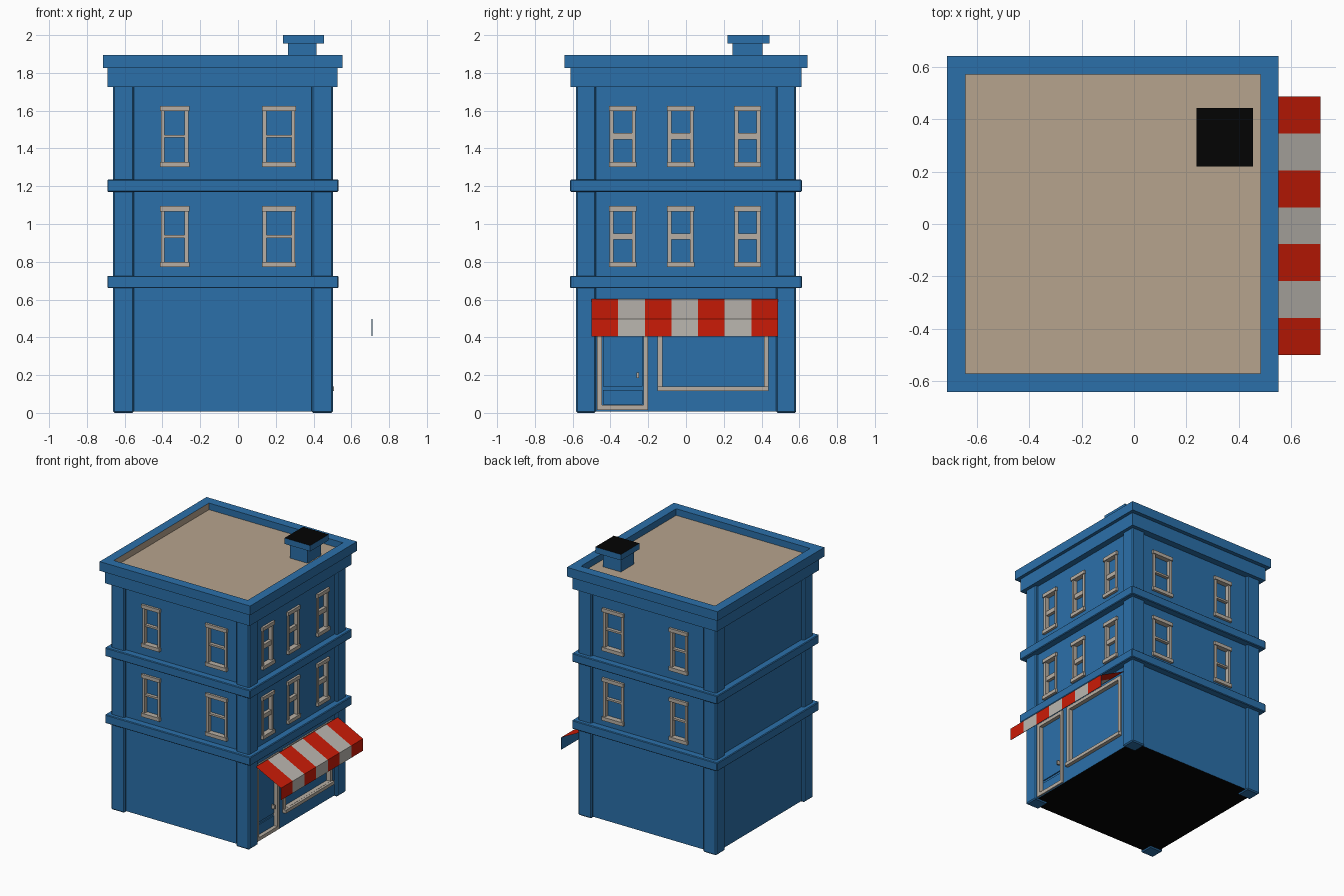
import bpy, bmesh

if "Cube" in bpy.data.objects:
    bpy.data.objects.remove(bpy.data.objects["Cube"])


def mat(name, r, g, b):
    m = bpy.data.materials.new(name)
    m.diffuse_color = (r, g, b, 1)
    m.use_nodes = True
    m.node_tree.nodes["Principled BSDF"].inputs["Base Color"].default_value = m.diffuse_color
    return m


BLUE = mat("wall_blue", 0.024, 0.162, 0.4)
TRIM = mat("window_trim_grey", 0.48, 0.43, 0.37)
ROOF = mat("roof_tan", 0.47, 0.37, 0.27)
RED = mat("awning_red", 0.6, 0.011, 0.002)
PALE = mat("awning_pale", 0.5, 0.475, 0.435)
BLACK = mat("black", 0.001, 0.001, 0.001)


def finish(name, bm, mats, bevel=0):
    bmesh.ops.recalc_face_normals(bm, faces=bm.faces)
    me = bpy.data.meshes.new(name)
    bm.to_mesh(me)
    bm.free()
    ob = bpy.data.objects.new(name, me)
    bpy.context.collection.objects.link(ob)
    for m in mats:
        me.materials.append(m)
    if bevel:
        mod = ob.modifiers.new("bevel", 'BEVEL')
        mod.width = bevel
        mod.segments = 1
    return ob


def add_box(bm, x0, x1, y0, y1, z0, z1):
    r = bmesh.ops.create_cube(bm, size=1)
    for v in r["verts"]:
        v.co = ((x0 if v.co.x < 0 else x1),
                (y0 if v.co.y < 0 else y1),
                (z0 if v.co.z < 0 else z1))


def boxes(name, dims, m, bevel=0):
    bm = bmesh.new()
    for d in dims:
        add_box(bm, *d)
    return finish(name, bm, [m], bevel)


# wall planes and depth of the openings
WX0, WX1, WY = -0.64, 0.48, 0.56
DEEP = 0.022
pockets = []


def on_wall(side, u0, u1, z0, z1, d0, d1):
    """Box on a wall: u along the wall, d outwards from it."""
    if side == "right":
        return (WX1 + d0, WX1 + d1, u0, u1, z0, z1)
    if side == "front":
        return (u0, u1, -WY - d1, -WY - d0, z0, z1)
    return (u0, u1, WY + d0, WY + d1, z0, z1)


# main block, dark underside
bm = bmesh.new()
add_box(bm, WX0, WX1, -WY, WY, 0.008, 1.76)
bm.normal_update()
for f in bm.faces:
    f.material_index = 1 if f.normal.z < -0.5 else 0
walls = finish("main_walls", bm, [BLUE, BLACK])

# corner pilasters
boxes("corner_pilasters",
      [(x, x + 0.112, y, y + 0.107, 0, 1.75)
       for x in (-0.662, 0.39) for y in (-0.583, 0.476)], BLUE, 0.008)

# floor bands
for name, z in (("lower_band", 0.66), ("upper_band", 1.17)):
    boxes(name, [(-0.692, 0.532, -0.613, 0.613, z, z + 0.066)], BLUE, 0.005)

# cornice, parapet and sunken roof as one stepped profile of rectangles
bm = bmesh.new()
steps = [(-0.69, 0.527, 0.612, 1.725), (-0.69, 0.527, 0.612, 1.825),
         (-0.715, 0.552, 0.643, 1.825), (-0.715, 0.552, 0.643, 1.895),
         (-0.645, 0.483, 0.572, 1.895), (-0.645, 0.483, 0.572, 1.845)]
rings = [[bm.verts.new(p) for p in
          ((a, -y, z), (b, -y, z), (b, y, z), (a, y, z))]
         for a, b, y, z in steps]
for lo, hi in zip(rings, rings[1:]):
    for i in range(4):
        j = (i + 1) % 4
        f = bm.faces.new((lo[i], lo[j], hi[j], hi[i]))
        if hi is rings[-1] and i == 3:
            f.material_index = 1      # inner parapet on the left
bm.faces.new(rings[0][::-1])
bm.faces.new(rings[-1]).material_index = 1
finish("cornice_and_roof", bm, [BLUE, ROOF])

# chimney
boxes("chimney_shaft", [(0.265, 0.415, 0.245, 0.405, 1.83, 1.965)], BLUE)
bm = bmesh.new()
add_box(bm, 0.238, 0.454, 0.22, 0.443, 1.955, 2.0)
bm.normal_update()
for f in bm.faces:
    f.material_index = 1 if f.normal.z > 0.5 else 0
finish("chimney_cap", bm, [BLUE, BLACK])


# sash windows: side posts, lintel, meeting rail and sill around a pocket
def window(side, u0, u1, z0, n):
    z1 = z0 + 0.322
    t = 0.024
    zm = z0 + 0.162
    rail = 0.034 if side == "right" else 0.014
    pockets.append(on_wall(side, u0 + 0.008, u1 - 0.008, z0 + 0.01, z1 - 0.01, -DEEP, 0.05))
    b = -DEEP - 0.005
    boxes(f"{side}_window_{n}", [
        on_wall(side, u0 + 0.004, u0 + t, z0, z1, b, 0.008),
        on_wall(side, u1 - t, u1 - 0.004, z0, z1, b, 0.008),
        on_wall(side, u0, u1, z1 - 0.027, z1, b, 0.017),
        on_wall(side, u0, u1, z0, z0 + 0.027, b, 0.019),
        on_wall(side, u0 + t, u1 - t, zm - rail / 2, zm + rail / 2, b, 0.002),
    ], TRIM)


n = 0
for z in (0.772, 1.302):
    for side in ("front", "back"):
        for u0, u1 in ((-0.412, -0.258), (0.126, 0.306)):
            n += 1
            window(side, u0, u1, z, n)
    for u0 in (-0.408, -0.101, 0.253):
        n += 1
        window("right", u0, u0 + 0.145, z, n)


# shop front
def frame(name, u0, u1, z0, z1, t, d):
    b = -DEEP - 0.005
    pockets.append(on_wall("right", u0 + 0.008, u1 - 0.008, z0 + 0.01, z1 - 0.01, -DEEP, 0.05))
    boxes(name, [
        on_wall("right", u0, u0 + t, z0, z1, b, d),
        on_wall("right", u1 - t, u1, z0, z1, b, d),
        on_wall("right", u0 + t, u1 - t, z1 - t, z1, b, d),
        on_wall("right", u0 + t, u1 - t, z0, z0 + t, b, d)], TRIM)


frame("door_frame", -0.472, -0.2, 0.015, 0.6, 0.026, 0.01)
frame("shop_window_frame", -0.15, 0.438, 0.115, 0.6, 0.026, 0.01)
boxes("shop_window_sill", [on_wall("right", -0.15, 0.438, 0.115, 0.14, 0, 0.028)], TRIM)
boxes("door_panels", [on_wall("right", -0.44, -0.23, a, b, -DEEP - 0.01, -DEEP + 0.008)
                      for a, b in ((0.045, 0.12), (0.14, 0.57))], BLUE)
boxes("door_handle", [on_wall("right", -0.262, -0.25, 0.185, 0.215, -DEEP, 0.01)], TRIM)

# cut the window and door pockets into the walls
cutter = boxes("opening_cutter", pockets, BLUE)
cutter.hide_render = True
cutter.hide_viewport = True
cut = walls.modifiers.new("openings", 'BOOLEAN')
cut.object = cutter
cut.operation = 'DIFFERENCE'
cut.solver = 'EXACT'

# striped awning: sloped sheet and hanging valance
bm = bmesh.new()
path = [(0.48, 0.612), (0.5, 0.604), (0.712, 0.497), (0.712, 0.405)]
Y0, N = -0.5, 7
w = 0.987 / N
rows = [[bm.verts.new((x, Y0 + i * w, z)) for i in range(N + 1)] for x, z in path[1:]]
for a, b in zip(rows, rows[1:]):
    for i in range(N):
        f = bm.faces.new((a[i], b[i], b[i + 1], a[i + 1]))
        f.material_index = i % 2
finish("awning", bm, [RED, PALE])
boxes("valance_lining", [(0.708, 0.711, Y0, Y0 + N * w, 0.406, 0.497)], BLUE)
